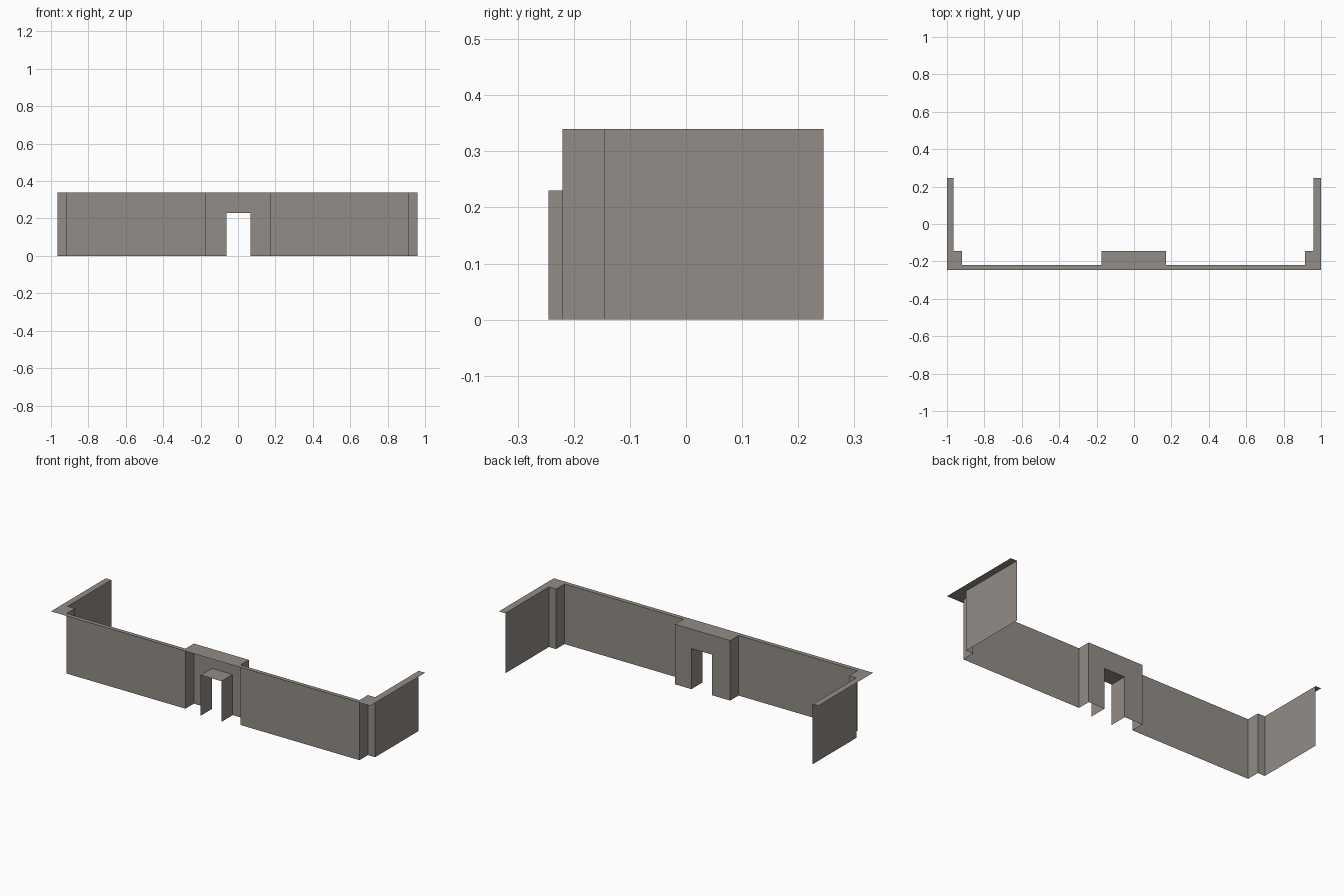
import bpy

if "Cube" in bpy.data.objects:
    bpy.data.objects.remove(bpy.data.objects["Cube"])

H = 0.34            # wall height
DOOR_H = 0.23       # doorway height
DL, DR = -0.062, 0.068
FRONT, FACE, RECESS, BACK = -0.245, -0.22, -0.145, 0.245

stone = bpy.data.materials.new("warm grey stone")
stone.diffuse_color = (0.29, 0.265, 0.24, 1)
stone.use_nodes = True
stone.node_tree.nodes["Principled BSDF"].inputs["Base Color"].default_value = stone.diffuse_color


def make(name, faces):
    """Object from a list of polygons, each with its own corners."""
    verts, polys = [], []
    for f in faces:
        polys.append(range(len(verts), len(verts) + len(f)))
        verts += f
    me = bpy.data.meshes.new(name)
    me.from_pydata(verts, [], [list(p) for p in polys])
    me.materials.append(stone)
    ob = bpy.data.objects.new(name, me)
    bpy.context.collection.objects.link(ob)
    return ob


def strip(path, z0=0.0, z1=H):
    """Upright wall quads along a plan path."""
    return [[(*a, z0), (*b, z0), (*b, z1), (*a, z1)] for a, b in zip(path, path[1:])]


# Plan lines of the wall sheets, left and right of the entrance bay
left = [(-0.965, BACK), (-0.965, RECESS), (-0.92, RECESS), (-0.92, FACE),
        (-0.175, FACE), (-0.175, RECESS)]
right = [(0.17, RECESS), (0.17, FACE), (0.915, FACE), (0.915, RECESS),
         (0.96, RECESS), (0.96, BACK)]
make("left_wall", strip(left))
make("right_wall", strip(right))

# Entrance wall around the doorway
make("entrance_wall", strip([(-0.175, RECESS), (DL, RECESS)])
     + strip([(DL, RECESS), (DR, RECESS)], DOOR_H, H)
     + strip([(DR, RECESS), (0.17, RECESS)]))

# Doorway lining: two jambs and the lintel underside
make("door_lining", strip([(DL, FRONT), (DL, RECESS)], 0, DOOR_H)
     + strip([(DR, RECESS), (DR, FRONT)], 0, DOOR_H)
     + [[(DL, FRONT, DOOR_H), (DL, RECESS, DOOR_H), (DR, RECESS, DOOR_H), (DR, FRONT, DOOR_H)]])

# Flat coping between the wall line and the outer rectangle
outline = [(-1, BACK), (-1, FRONT), (1, FRONT), (1, BACK)] + right[::-1] + left[::-1]
make("wall_coping", [[(x, y, H) for x, y in outline]])
